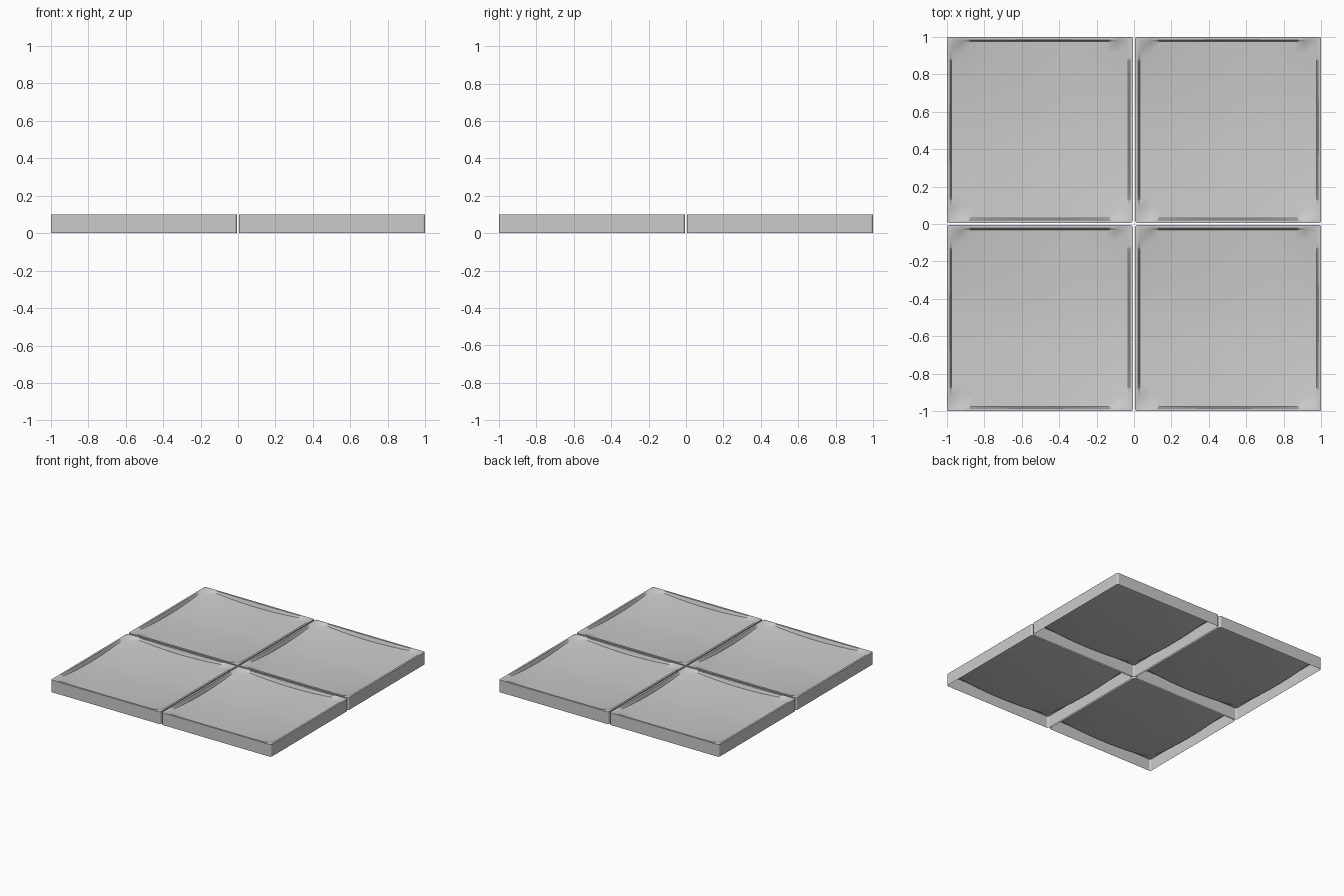
import bpy, bmesh, math

cube = bpy.data.objects.get("Cube")
if cube:
    bpy.data.objects.remove(cube, do_unlink=True)

HALF = 0.497      # half width of a tile
HEIGHT = 0.1
RIM = 0.016       # flat lip around the dish
INNER = 0.472     # half width of the dish
N = 16            # dish divisions

stone = bpy.data.materials.new("light grey")
stone.use_nodes = True
grey = (0.6, 0.6, 0.6, 1)
stone.diffuse_color = grey
stone.node_tree.nodes["Principled BSDF"].inputs["Base Color"].default_value = grey


def dish_height(x, y):
    """Lip at full height, steep inner edge, then a shallow sag."""
    u, v = x / INNER, y / INNER
    if max(abs(u), abs(v)) > 1.001:
        return HEIGHT
    edge_sag = 0.032 * (1 - u * u * v * v)
    centre_sag = 0.022 * (1 - abs(u) ** 1.5) * (1 - abs(v) ** 1.5)
    return HEIGHT - edge_sag - centre_sag


def build_tile(name, cx, cy):
    bm = bmesh.new()
    # Dished top, with extra rows for the lip
    inner = [INNER * (2 * i / N - 1) for i in range(N + 1)]
    rows = [-HALF, RIM - HALF] + inner + [HALF - RIM, HALF]
    grid = [[bm.verts.new((x, y, dish_height(x, y))) for x in rows] for y in rows]
    for j in range(len(rows) - 1):
        for i in range(len(rows) - 1):
            bm.faces.new((grid[j][i], grid[j][i + 1], grid[j + 1][i + 1], grid[j + 1][i]))
    # Side walls, open underneath
    border = [e for e in bm.edges if e.is_boundary]
    out = bmesh.ops.extrude_edge_only(bm, edges=border)["geom"]
    for v in out:
        if isinstance(v, bmesh.types.BMVert):
            v.co.z = 0
    # Rounded upright corners
    corners = [e for e in bm.edges
               if all(abs(abs(c) - HALF) < 1e-5 for v in e.verts for c in v.co[:2])
               and (e.verts[0].co - e.verts[1].co).xy.length < 1e-5]
    bmesh.ops.bevel(bm, geom=corners, offset=0.012, segments=3, profile=0.5,
                    affect='EDGES')
    bmesh.ops.recalc_face_normals(bm, faces=bm.faces[:])
    if sum(f.normal.z * f.calc_area() for f in bm.faces) < 0:
        bmesh.ops.reverse_faces(bm, faces=bm.faces[:])
    mesh = bpy.data.meshes.new(name)
    bm.to_mesh(mesh)
    bm.free()
    mesh.materials.append(stone)
    tile = bpy.data.objects.new(name, mesh)
    tile.location = (cx, cy, 0)
    bpy.context.collection.objects.link(tile)
    return tile


bpy.ops.object.select_all(action='DESELECT')
offset = 1 - HALF
for row, sy in (("front", -1), ("back", 1)):
    for side, sx in (("right", -1), ("left", 1)):
        tile = build_tile(f"{row}_{side}_tile", sx * offset, sy * offset)
        tile.select_set(True)
        bpy.context.view_layer.objects.active = tile
bpy.ops.object.shade_smooth_by_angle(angle=math.radians(30))
